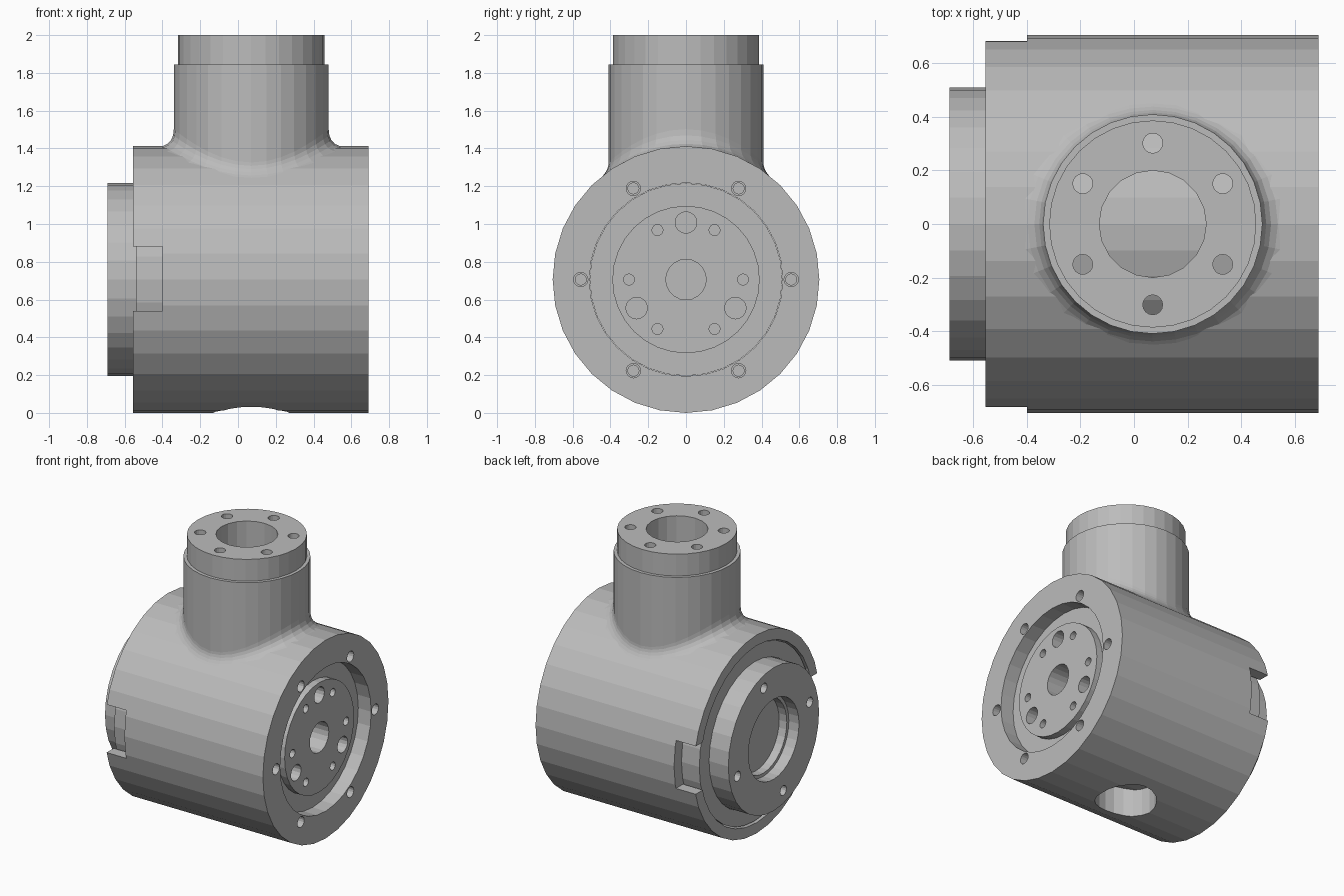
import bpy, bmesh
from math import sin, cos, pi, sqrt, radians
from mathutils import Matrix, Vector

cube = bpy.data.objects.get("Cube")
if cube:
    bpy.data.objects.remove(cube, do_unlink=True)

R, CZ, NX = 0.706, 0.706, 0.07      # body radius, axis height, neck centre

metal = bpy.data.materials.new("plain grey metal")
metal.use_nodes = True
grey = (0.5, 0.5, 0.5, 1)
metal.diffuse_color = grey
metal.node_tree.nodes["Principled BSDF"].inputs["Base Color"].default_value = grey


def add_object(name, bm):
    bmesh.ops.recalc_face_normals(bm, faces=bm.faces)
    mesh = bpy.data.meshes.new(name)
    bm.to_mesh(mesh)
    bm.free()
    mesh.materials.append(metal)
    obj = bpy.data.objects.new(name, mesh)
    bpy.context.collection.objects.link(obj)
    return obj


def loft(name, rings):
    """Closed solid through a list of point rings, capped at both ends."""
    bm = bmesh.new()
    loops = [[bm.verts.new(p) for p in ring] for ring in rings]
    n = len(loops[0])
    for a, b in zip(loops, loops[1:]):
        for i in range(n):
            j = (i + 1) % n
            bm.faces.new((a[i], a[j], b[j], b[i]))
    bm.faces.new(loops[0])
    bm.faces.new(loops[-1])
    return add_object(name, bm)


def turned(name, profile, sides=32, y=0, z=CZ):
    """Solid turned about an axis along x; profile holds (x, radius)."""
    return loft(name, [[(x, y + r * cos(2 * pi * i / sides), z + r * sin(2 * pi * i / sides))
                        for i in range(sides)] for x, r in profile])


def upright(name, x, y, r, z0, z1, sides=20):
    return loft(name, [[(x + r * cos(2 * pi * i / sides), y + r * sin(2 * pi * i / sides), z)
                        for i in range(sides)] for z in (z0, z1)])


def box(name, lo, hi):
    bm = bmesh.new()
    lo, hi = Vector(lo), Vector(hi)
    bmesh.ops.create_cube(bm, size=1, matrix=Matrix.Translation((lo + hi) / 2)
                          @ Matrix.Diagonal((*(hi - lo), 1)))
    return add_object(name, bm)


def combine(target, other, operation="DIFFERENCE"):
    mod = target.modifiers.new("combine", "BOOLEAN")
    mod.operation, mod.solver, mod.object = operation, "EXACT", other
    bpy.context.view_layer.objects.active = target
    bpy.ops.object.modifier_apply(modifier=mod.name)
    bpy.data.objects.remove(other, do_unlink=True)


def drill(target, x0, x1, r, dist=0, angle=0, sides=16):
    """Hole along x at a polar position around the body axis."""
    a = radians(angle)
    combine(target, turned("drill", [(x0, r), (x1, r)], sides, dist * cos(a), CZ + dist * sin(a)))


# Neck: stepped cylinder with a fillet that follows the curved body
def neck_ring(radius_height, sides=32):
    ring = []
    for i in range(sides):
        a = 2 * pi * i / sides
        r, z = radius_height(a)
        ring.append((NX + r * cos(a), r * sin(a), z))
    return ring


def fillet(t):
    def point(a):
        def surface(r):
            return CZ + sqrt(R * R - (r * sin(a)) ** 2)
        f = 0.09 - 0.045 * sin(a) ** 2
        r0, r1 = 0.41, 0.41 + f
        z = (1 - t) ** 2 * (surface(r0) + f) + 2 * t * (1 - t) * surface(r0) + t * t * (surface(r1) - 0.005)
        return r0 + (r1 - r0) * t * t, z
    return point


steps = [(0.387, 2.0), (0.387, 1.845), (0.41, 1.845)]
rings = [neck_ring(lambda a, s=s: s) for s in steps]
rings += [neck_ring(fillet(k / 5)) for k in range(6)]
rings.append(neck_ring(lambda a: (0.3, 0.95)))
neck = loft("neck", rings)

# Housing: round body, neck, and the bores through both
housing = turned("housing", [(-0.555, R), (0.69, R)])
combine(housing, neck, "UNION")
drill(housing, -0.8, 0.8, 0.512, sides=32)
drill(housing, -0.8, -0.4, 0.63, sides=32)
combine(housing, upright("cross_bore", NX, 0, 0.2, -0.1, 2.1))
for k in range(6):
    a = radians(30 + 60 * k)
    combine(housing, upright("flange_hole", NX + 0.302 * cos(a), 0.302 * sin(a), 0.037, 1.0, 2.1, 16))
    drill(housing, 0.6, 0.8, 0.038, 0.557, 60 * k)
    drill(housing, 0.45, 0.65, 0.029, 0.557, 60 * k)
# Side notches in the rim
combine(housing, box("notch", (-0.7, -0.9, 0.54), (-0.4, 0.9, 0.88)))

# Collar seated inside the notched rim
collar = turned("collar", [(-0.54, 0.622), (-0.395, 0.622)])
drill(collar, -0.8, 0, 0.512, sides=32)

# Rotor: boss at one end, drilled faceplate at the other
rotor = turned("rotor", [(-0.69, 0.51), (0.59, 0.51), (0.59, 0.39), (0.64, 0.39)])
drill(rotor, -0.8, -0.61, 0.285, sides=32)
drill(rotor, -0.65, -0.55, 0.262, sides=32)
drill(rotor, 0.35, 0.8, 0.107, sides=20)
for k in range(4):
    drill(rotor, -0.8, -0.55, 0.035, 0.42, 75 + 90 * k)
for k in range(3):
    drill(rotor, 0.45, 0.8, 0.057, 0.302, 90 + 120 * k)
for k in range(6):
    drill(rotor, 0.5, 0.8, 0.029, 0.302, 60 * k)

for obj in (housing, collar, rotor):
    for poly in obj.data.polygons:
        poly.use_smooth = False
        poly.material_index = 0
